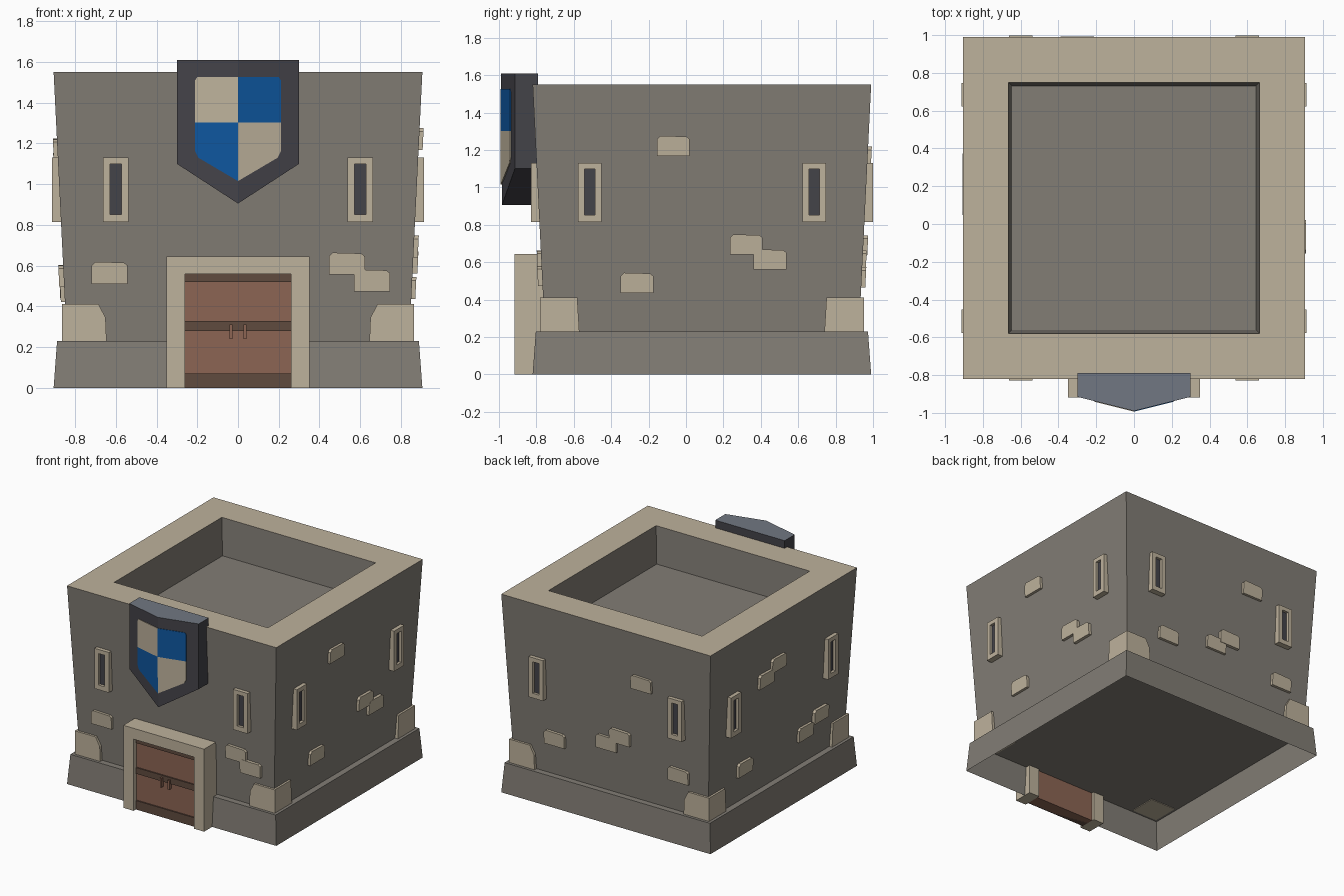
import bpy, bmesh, math
from mathutils import Matrix, Vector

if "Cube" in bpy.data.objects:
    bpy.data.objects.remove(bpy.data.objects["Cube"])

CY = 0.085  # y of the tower axis


def material(name, srgb):
    m = bpy.data.materials.new(name)
    lin = [((c / 255 + 0.055) / 1.055) ** 2.4 if c > 10 else c / 255 / 12.92 for c in srgb]
    m.diffuse_color = (*lin, 1)
    m.use_nodes = True
    m.node_tree.nodes["Principled BSDF"].inputs["Base Color"].default_value = m.diffuse_color
    return m


WALL = material("wall grey", (130, 125, 117))
STONE = material("pale stone", (190, 178, 156))
DARK = material("charcoal", (68, 67, 73))
SLATE = material("slate blue grey", (113, 119, 130))
BLUE = material("shield blue", (14, 86, 158))
WOOD = material("door wood", (140, 101, 84))
BEAM = material("dark wood", (96, 75, 63))


def finish(name, bm, mats):
    me = bpy.data.meshes.new(name)
    bm.to_mesh(me)
    bm.free()
    ob = bpy.data.objects.new(name, me)
    for m in mats:
        me.materials.append(m)
    bpy.context.collection.objects.link(ob)
    return ob


def wall_d(z):
    """Distance of the sloped wall from the axis at height z."""
    return 0.84 + (z - 0.23) * 0.0492


def slab(name, pts, d_in, d_out, mats, side=0, bm=None):
    """Outline (u, z) on a side of the tower, between two depths from the axis."""
    own = bm is None
    if own:
        bm = bmesh.new()
    val = lambda d, u, z: d(u, z) if callable(d) else d
    rot = Matrix.Translation((0, CY, 0)) @ Matrix.Rotation(side * math.pi / 2, 4, 'Z')
    rows = [[bm.verts.new(rot @ Vector((u, -val(d, u, z), z))) for u, z in pts]
            for d in (d_in, d_out)]
    n = len(pts)
    bm.faces.new(rows[0][::-1])
    bm.faces.new(rows[1])
    for i in range(n):
        j = (i + 1) % n
        bm.faces.new((rows[0][i], rows[0][j], rows[1][j], rows[1][i]))
    bmesh.ops.recalc_face_normals(bm, faces=bm.faces[:])
    if own:
        return finish(name, bm, mats)


def rect(u0, u1, z0, z1):
    return [(u0, z0), (u1, z0), (u1, z1), (u0, z1)]


# Tower: plinth, ledge, flared wall, pale rim and sunken roof
bm = bmesh.new()
rings = [(0.905, 0), (0.888, 0.23), (0.84, 0.23), (0.905, 1.55),
         (0.665, 1.55), (0.645, 1.262)]
loops = [[bm.verts.new((sx * h, CY + sy * h, z))
          for sx, sy in ((-1, -1), (1, -1), (1, 1), (-1, 1))] for h, z in rings]
for k in range(len(loops) - 1):
    for i in range(4):
        j = (i + 1) % 4
        f = bm.faces.new((loops[k][i], loops[k][j], loops[k + 1][j], loops[k + 1][i]))
        f.material_index = 1 if k == 3 else 0
bm.faces.new(loops[-1])        # roof
bm.faces.new(loops[2][::-1])   # underside, raised inside the open plinth
finish("tower", bm, [WALL, STONE])

# Slit windows, two per side
for side in range(4):
    bm = bmesh.new()
    for c in (-0.6, 0.6):
        for r in (rect(c - 0.0625, c - 0.0275, 0.815, 1.13),
                  rect(c + 0.0275, c + 0.0625, 0.815, 1.13),
                  rect(c - 0.0275, c + 0.0275, 0.815, 0.852),
                  rect(c - 0.0275, c + 0.0275, 1.098, 1.13)):
            slab("", r, 0.84, 0.914, None, side, bm)
        slab("window_slit", rect(c - 0.0275, c + 0.0275, 0.852, 1.098), 0.84, 0.893,
             [DARK], side)
    finish("window_frames", bm, [STONE])

# Loose wall stones: (u centre, z centre) per side; front, right, back, left
stones = [
    [(-0.63, 0.565), (0.535, 0.61), (0.658, 0.527)],
    [(-0.347, 0.49), (0.237, 0.695), (0.365, 0.615), (-0.153, 1.222)],
    [(0.30, 1.165), (-0.47, 0.52), (0.10, 0.69), (-0.02, 0.61), (0.60, 0.52)],
    [(-0.05, 1.17), (-0.20, 1.10), (0.51, 0.55), (0.33, 0.475), (-0.42, 0.485)],
]
for side, group in enumerate(stones):
    bm = bmesh.new()
    for n, (u, z) in enumerate(group):
        a, b, c = 0.088, 0.054, 0.018
        thick = 0.020 + 0.002 * (n % 3)
        pts = [(u - a, z - b), (u + a, z - b), (u + a, z + b - c), (u + a - c, z + b - 0.004),
               (u - a + c, z + b), (u - a, z + b - c)]
        slab("", pts, lambda u, z: wall_d(z) - 0.03,
             lambda u, z, t=thick: wall_d(z) + t, None, side, bm)
    finish("wall_stones", bm, [STONE])

# Corner stones standing on the plinth, mirrored to all four corners
for side in (0, 2):
    for s in (-1, 1):
        pts = [(s * u, z) for u, z in ((0.865, 0.225), (0.865, 0.412), (0.685, 0.412),
                                       (0.65, 0.345), (0.645, 0.225))]
        slab("corner_stone", pts, lambda u, z: 0.655 + 0.06 * (z - 0.225), 0.866,
             [STONE], side)

# Door surround
slab("door_frame", [(-0.35, 0), (-0.26, 0), (-0.26, 0.56), (0.26, 0.56), (0.26, 0),
                    (0.35, 0), (0.35, 0.645), (-0.35, 0.645)], 0.85, 1.003, [STONE])
# Door planks, cross beams and handles
slab("door_planks", rect(-0.26, 0.26, 0.0, 0.56), 0.87, 0.965, [WOOD])
for z0, z1 in ((0, 0.07), (0.28, 0.328), (0.52, 0.56)):
    slab("door_beam", rect(-0.259, 0.259, z0, z1), 0.88, 0.975, [BEAM])
for u in (-0.034, 0.034):
    slab("door_handle", rect(u - 0.007, u + 0.007, 0.24, 0.312), 0.96, 0.993, [WOOD])


# Shield with a folded front
def fold(u, z):
    return 1.075 - abs(u) * 0.25 - max(0, 1.1 - z) * 0.03


back = lambda u, z: 0.875
for s in (-1, 1):
    half = [(0, 0.905), (s * 0.3, 1.1), (s * 0.3, 1.61), (0, 1.61)]
    ob = slab("shield_half", half, back, fold, [DARK, SLATE])
    for p in ob.data.polygons:
        p.material_index = 1 if p.normal.z > 0.9 else 0
    # quartered coat on the front
    plate = lambda u, z: fold(u, z) + 0.003
    inner = lambda u, z: fold(u, z) - 0.004
    slab("shield_upper_quarter", [(0, 1.302), (s * 0.21, 1.302), (s * 0.21, 1.51),
                                  (s * 0.2, 1.525), (0, 1.525)],
         inner, plate, [BLUE if s > 0 else STONE])
    slab("shield_lower_quarter", [(0, 1.015), (s * 0.195, 1.13), (s * 0.21, 1.16),
                                  (s * 0.21, 1.302), (0, 1.302)],
         inner, plate, [STONE if s > 0 else BLUE])
